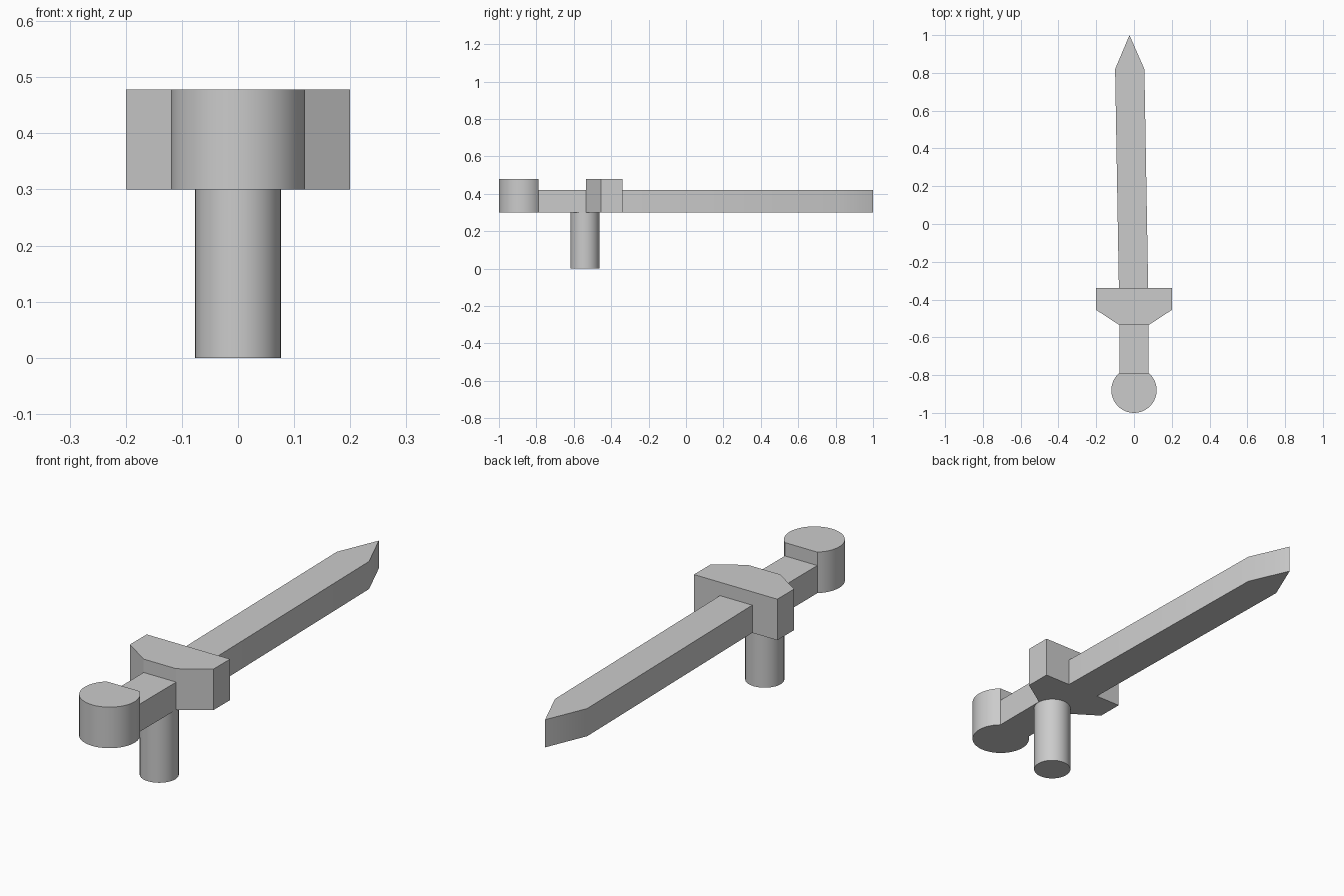
import bpy
import bmesh
import math

cube = bpy.data.objects.get("Cube")
if cube:
    bpy.data.objects.remove(cube, do_unlink=True)

grey = bpy.data.materials.new("plain grey")
grey.use_nodes = True
grey.diffuse_color = (0.6, 0.6, 0.6, 1)
grey.node_tree.nodes["Principled BSDF"].inputs["Base Color"].default_value = (0.6, 0.6, 0.6, 1)


def extrude_outline(name, outline, bottom, top):
    """Raise a counter-clockwise plan outline into a solid."""
    bm = bmesh.new()
    base = bm.faces.new([bm.verts.new((x, y, bottom)) for x, y in outline])
    raised = bmesh.ops.extrude_face_region(bm, geom=[base], use_keep_orig=True)
    verts = [v for v in raised["geom"] if isinstance(v, bmesh.types.BMVert)]
    bmesh.ops.translate(bm, verts=verts, vec=(0, 0, top - bottom))
    bmesh.ops.recalc_face_normals(bm, faces=bm.faces)
    mesh = bpy.data.meshes.new(name)
    bm.to_mesh(mesh)
    bm.free()
    mesh.materials.append(grey)
    obj = bpy.data.objects.new(name, mesh)
    bpy.context.collection.objects.link(obj)
    bpy.ops.object.select_all(action="DESELECT")
    obj.select_set(True)
    bpy.context.view_layer.objects.active = obj
    bpy.ops.object.shade_smooth_by_angle(angle=math.radians(30))
    return obj


def arc(radius, cy, start, end, steps):
    angles = [start + (end - start) * i / steps for i in range(steps + 1)]
    return [(radius * math.cos(a), cy + radius * math.sin(a)) for a in angles]


BASE, FLAT_TOP, RAISED_TOP = 0.3, 0.42, 0.478
GRIP_HALF = 0.078

# Blade, leaning slightly to one side, with a pointed tip
extrude_outline("blade", [(-0.08, -0.34), (0.075, -0.34), (0.055, 0.82),
                          (-0.024, 1.0), (-0.1, 0.82)], BASE, FLAT_TOP)

# Guard with chamfered corners towards the grip
extrude_outline("guard", [(-0.2, -0.34), (-0.2, -0.455), (-GRIP_HALF, -0.535),
                          (GRIP_HALF, -0.535), (0.2, -0.455), (0.2, -0.34)],
                BASE, RAISED_TOP)

# Grip
extrude_outline("grip", [(-GRIP_HALF, -0.79), (GRIP_HALF, -0.79),
                         (GRIP_HALF, -0.535), (-GRIP_HALF, -0.535)], BASE, FLAT_TOP)

# Round pommel, cut flat where it meets the grip
cut = math.acos(GRIP_HALF / 0.12)
extrude_outline("pommel", arc(0.12, -0.88, math.pi - cut, 2 * math.pi + cut, 36),
                BASE, RAISED_TOP)

# Peg underneath
extrude_outline("peg", arc(0.077, -0.54, 0, 2 * math.pi, 32)[:-1], 0, BASE)
